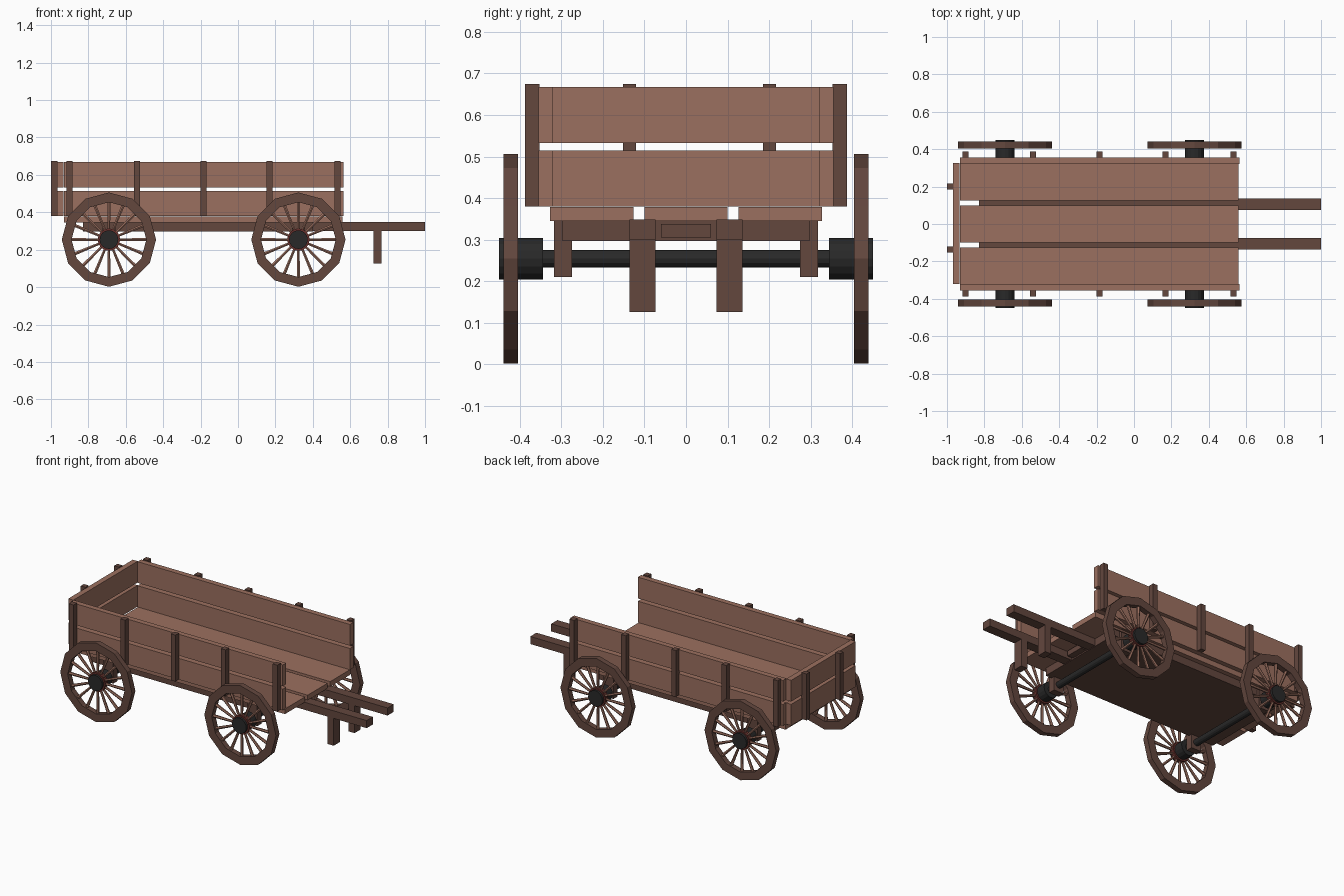
import bpy, bmesh
from math import sin, cos, pi
from mathutils import Matrix, Vector

if "Cube" in bpy.data.objects:
    bpy.data.objects.remove(bpy.data.objects["Cube"])


def material(name, rgb):
    m = bpy.data.materials.new(name)
    m.diffuse_color = (*rgb, 1)
    m.use_nodes = True
    m.node_tree.nodes["Principled BSDF"].inputs["Base Color"].default_value = m.diffuse_color
    return m


PLANK = material("plank_wood", (0.33, 0.16, 0.115))
DARK = material("dark_wood", (0.125, 0.063, 0.048))
IRON = material("iron", (0.022, 0.022, 0.022))
RED = material("red_wood", (0.13, 0.03, 0.025))


def finish(name, bm, mat):
    bmesh.ops.recalc_face_normals(bm, faces=bm.faces[:])
    me = bpy.data.meshes.new(name)
    bm.to_mesh(me)
    bm.free()
    me.materials.append(mat)
    ob = bpy.data.objects.new(name, me)
    bpy.context.collection.objects.link(ob)
    return ob


def box(name, x, y, z, mat):
    """Box from (min, max) pairs."""
    bm = bmesh.new()
    c = Vector([(a + b) / 2 for a, b in (x, y, z)])
    s = [b - a for a, b in (x, y, z)]
    bmesh.ops.create_cube(bm, size=1, matrix=Matrix.Translation(c) @ Matrix.Diagonal((*s, 1)))
    return finish(name, bm, mat)


def lathe(name, x, z, profile, sides, mat, closed=False):
    """Revolve (radius, y) points about a y-direction axis through (x, z)."""
    bm = bmesh.new()
    rings = [[bm.verts.new((x + r * sin(2 * pi * i / sides), y, z + r * cos(2 * pi * i / sides)))
              for i in range(sides)] for r, y in profile]
    pairs = list(zip(rings, rings[1:]))
    if closed:
        pairs.append((rings[-1], rings[0]))
    else:
        bm.faces.new(rings[0])
        bm.faces.new(rings[-1])
    for a, b in pairs:
        for i in range(sides):
            j = (i + 1) % sides
            bm.faces.new((a[i], a[j], b[j], b[i]))
    return finish(name, bm, mat)


def spokes(name, x, y, z, count):
    bm = bmesh.new()
    for i in range(count):
        m = (Matrix.Translation((x, y, z)) @ Matrix.Rotation(2 * pi * i / count, 4, 'Y')
             @ Matrix.Translation((0, 0, 0.127)))
        bmesh.ops.create_cone(bm, cap_ends=True, segments=6, radius1=0.007, radius2=0.01,
                              depth=0.17, matrix=m)
    return finish(name, bm, PLANK)


# Floor planks
for i, y in enumerate([(-0.328, -0.126), (-0.1, 0.1), (0.126, 0.328)]):
    box(f"floor_plank_{i}", (-0.93, 0.56), y, (0.345, 0.378), PLANK)

# Side and tail boards, two high with a gap
for i, z in enumerate([(0.38, 0.515), (0.533, 0.668)]):
    for side, s in (("front", -1), ("back", 1)):
        box(f"{side}_side_board_{i}", (-0.93, 0.563), sorted((s * 0.32, s * 0.355)), z, PLANK)
    box(f"tail_board_{i}", (-0.968, -0.933), (-0.322, 0.326), z, PLANK)

# Upright stakes
for i, x in enumerate([-0.901, -0.539, -0.184, 0.168, 0.532]):
    for side, s in (("front", -1), ("back", 1)):
        box(f"{side}_stake_{i}", (x - 0.016, x + 0.016), sorted((s * 0.353, s * 0.388)),
            (0.38, 0.675), DARK)
for i, y in enumerate([-0.136, 0.201]):
    box(f"tail_stake_{i}", (-1.0, -0.966), (y - 0.016, y + 0.016), (0.38, 0.675), DARK)

# Undercarriage, pull shafts and their legs
box("chassis", (-0.83, 0.4), (-0.298, 0.298), (0.297, 0.347), DARK)
box("shaft_crossbar", (0.39, 0.44), (-0.06, 0.06), (0.305, 0.337), DARK)
for i, s in enumerate((-1, 1)):
    y = sorted((s * 0.074, s * 0.136))
    box(f"shaft_{i}", (0.39, 1.0), y, (0.3, 0.348), DARK)
    box(f"shaft_leg_{i}", (0.724, 0.768), y, (0.126, 0.3), DARK)

# Axles, brackets and wheels
Z = 0.254
for end, x in (("rear", -0.69), ("fore", 0.323)):
    lathe(f"{end}_axle", x, Z, [(0.021, -0.43), (0.021, 0.43)], 12, IRON)
    for side, s in (("front", -1), ("back", 1)):
        n = f"{end}_{side}"
        box(f"{n}_axle_bracket", (x - 0.035, x + 0.035), sorted((s * 0.275, s * 0.318)),
            (0.21, 0.346), DARK)
        lathe(f"{n}_hub", x, Z, [(0.05, s * 0.345), (0.05, s * 0.45)], 16, IRON)
        lathe(f"{n}_hub_collar", x, Z, [(0.06, s * 0.405), (0.06, s * 0.435)], 16, RED)
        lathe(f"{n}_rim", x, Z, [(0.252, s * 0.405), (0.252, s * 0.44),
                                 (0.2, s * 0.44), (0.2, s * 0.405)], 12, DARK, True)
        spokes(f"{n}_spokes", x, s * 0.422, Z, 16)
